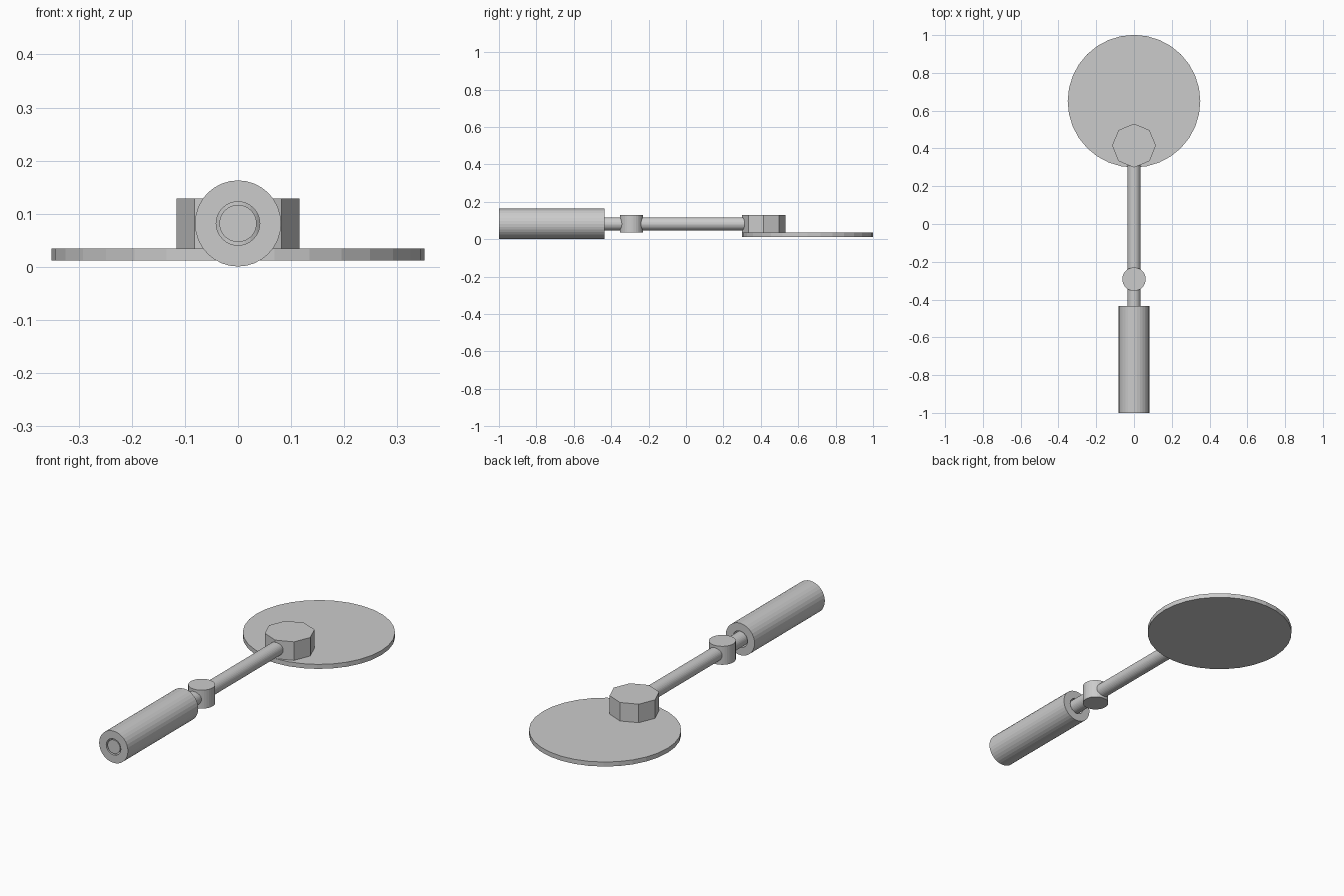
import bpy, bmesh, math
from mathutils import Matrix

if "Cube" in bpy.data.objects:
    bpy.data.objects.remove(bpy.data.objects["Cube"])

grey = bpy.data.materials.new("plain_grey")
grey.diffuse_color = (0.6, 0.6, 0.6, 1)
grey.use_nodes = True
grey.node_tree.nodes["Principled BSDF"].inputs["Base Color"].default_value = grey.diffuse_color
AXIS_Z = 0.082


def finish(name, bm):
    bmesh.ops.recalc_face_normals(bm, faces=bm.faces)
    mesh = bpy.data.meshes.new(name)
    bm.to_mesh(mesh)
    bm.free()
    mesh.materials.append(grey)
    obj = bpy.data.objects.new(name, mesh)
    bpy.context.collection.objects.link(obj)
    return obj


def upright(name, y, r, z0, z1, sides):
    """Vertical prism with flat facets."""
    bm = bmesh.new()
    bmesh.ops.create_cone(bm, cap_ends=True, segments=sides, radius1=r, radius2=r,
                          depth=z1 - z0,
                          matrix=Matrix.Translation((0, y, (z0 + z1) / 2)))
    return finish(name, bm)


def lathe_y(name, profile, sides=32):
    """Spin a closed (radius, y) profile round the long axis."""
    bm = bmesh.new()
    rings = []
    for i in range(sides):
        a = 2 * math.pi * i / sides
        rings.append([bm.verts.new((r * math.cos(a), y, AXIS_Z + r * math.sin(a)))
                      for r, y in profile])
    n = len(profile)
    for i in range(sides):
        a, b = rings[i], rings[(i + 1) % sides]
        for j in range(n):
            k = (j + 1) % n
            bm.faces.new((a[j], a[k], b[k], b[j]))
    return finish(name, bm)


# Round flat plate
upright("disc_plate", 0.65, 0.351, 0.012, 0.035, 32)
# Eight-sided mounting block on the plate
upright("mounting_block", 0.415, 0.116, 0.035, 0.129, 8)
# Pivot collar on the rod
upright("pivot_collar", -0.292, 0.062, 0.035, 0.129, 32)

# Hollow handle sleeve
lathe_y("handle_sleeve", [(0.081, -1.0), (0.081, -0.435), (0.041, -0.435), (0.041, -1.0)])

# Rod running through the sleeve into the block
bm = bmesh.new()
y0, y1 = -0.998, 0.40
bmesh.ops.create_cone(bm, cap_ends=True, segments=32, radius1=0.035, radius2=0.035,
                      depth=y1 - y0,
                      matrix=Matrix.Translation((0, (y0 + y1) / 2, AXIS_Z))
                      @ Matrix.Rotation(math.pi / 2, 4, 'X'))
finish("rod", bm)
